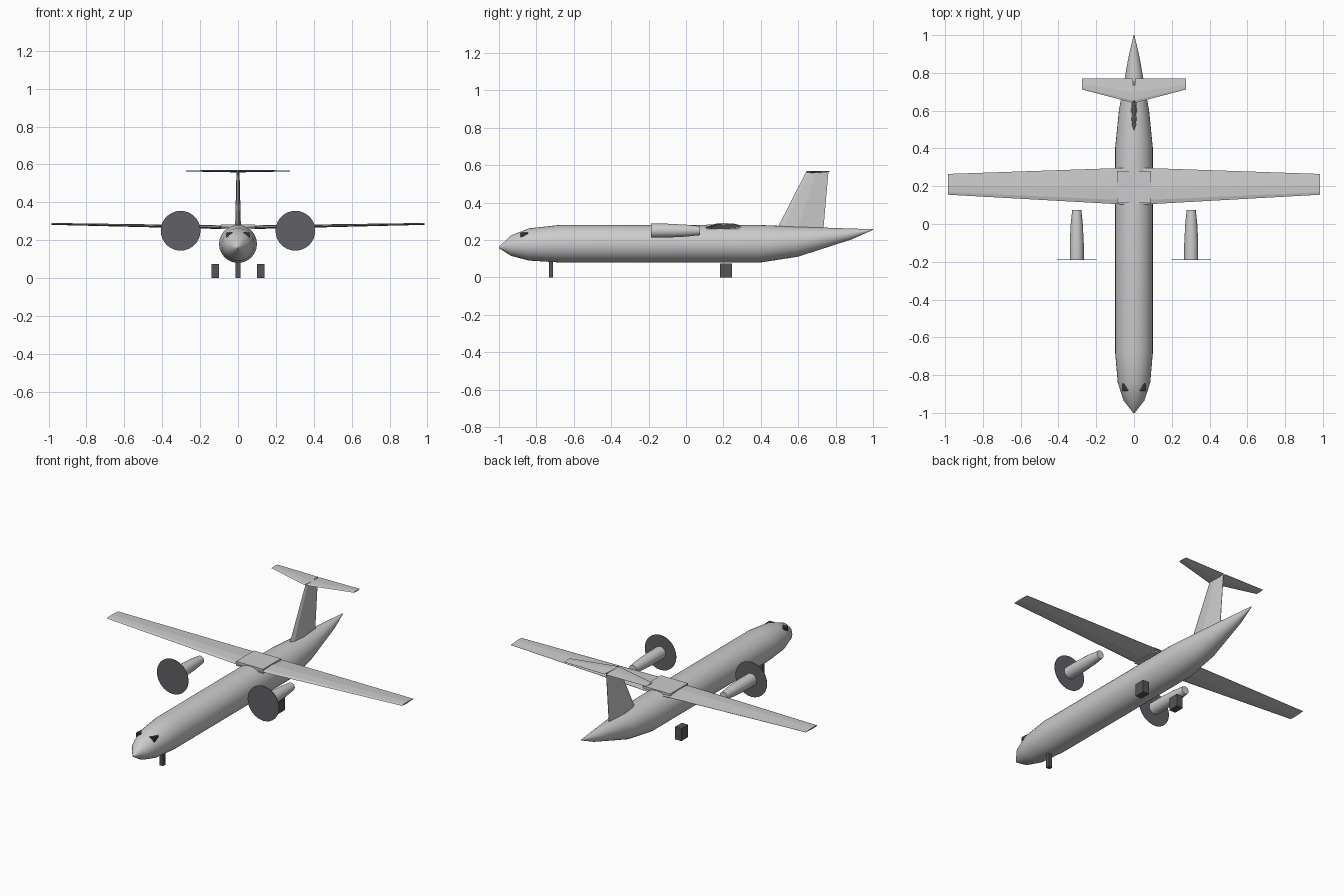
import bpy, bmesh, math

if "Cube" in bpy.data.objects:
    bpy.data.objects.remove(bpy.data.objects["Cube"])


def material(name, rgb):
    m = bpy.data.materials.new(name)
    m.diffuse_color = (*rgb, 1)
    m.use_nodes = True
    m.node_tree.nodes["Principled BSDF"].inputs["Base Color"].default_value = m.diffuse_color
    return m


BODY = material("light_grey_paint", (0.60, 0.60, 0.61))
PROP = material("propeller_grey", (0.12, 0.115, 0.13))
GEAR = material("gear_dark_grey", (0.09, 0.09, 0.095))
GLASS = material("cockpit_glass", (0.03, 0.035, 0.04))


def finish(bm, name, mat, mirror=False, smooth=False):
    bmesh.ops.recalc_face_normals(bm, faces=bm.faces)
    me = bpy.data.meshes.new(name)
    bm.to_mesh(me)
    bm.free()
    me.materials.append(mat)
    ob = bpy.data.objects.new(name, me)
    bpy.context.collection.objects.link(ob)
    if smooth:
        bpy.ops.object.select_all(action='DESELECT')
        ob.select_set(True)
        bpy.context.view_layer.objects.active = ob
        bpy.ops.object.shade_smooth_by_angle(angle=math.radians(40))
    if mirror:
        # mirror across the plane x = 0
        ob.modifiers.new("mirror", 'MIRROR').use_mirror_merge = False
    return ob


def loft(name, rings, mat, **kw):
    """Skin a list of equal-length point rings and cap both ends."""
    bm = bmesh.new()
    vs = [[bm.verts.new(p) for p in ring] for ring in rings]
    n = len(vs[0])
    for a, b in zip(vs, vs[1:]):
        for i in range(n):
            j = (i + 1) % n
            bm.faces.new((a[i], a[j], b[j], b[i]))
    bm.faces.new(vs[0])
    bm.faces.new(vs[-1])
    return finish(bm, name, mat, **kw)


def tube(name, x, stations, mat, sides=32, **kw):
    """Round body along y from (y, centre z, radius) stations."""
    ang = [2 * math.pi * i / sides for i in range(sides)]
    rings = [[(x + r * math.cos(a), y, z + r * math.sin(a)) for a in ang]
             for y, z, r in stations]
    return loft(name, rings, mat, smooth=True, **kw)


def box(name, x, y, z, mat, **kw):
    """Box from min/max pairs."""
    ring = lambda h: [(x[0], y[0], h), (x[1], y[0], h), (x[1], y[1], h), (x[0], y[1], h)]
    return loft(name, [ring(z[0]), ring(z[1])], mat, **kw)


# chord fraction and half-thickness of the faceted aerofoil
FOIL = [(0, 0), (0.12, 0.7), (0.45, 1), (1, 0.08), (1, -0.08), (0.45, -1), (0.12, -0.7)]


def surface(name, ends, mat, upright=False, **kw):
    """Flying surface from (span, leading y, trailing y, half thickness, offset)."""
    rings = []
    for s, y0, y1, t, off in ends:
        pts = [(y0 + f * (y1 - y0), off + t * h) for f, h in FOIL]
        rings.append([(d, y, s) if upright else (s, y, d) for y, d in pts])
    return loft(name, rings, mat, **kw)


# fuselage with pointed nose and upswept tail cone
tube("fuselage", 0, [
    (-1.0, 0.16, 0.004), (-0.935, 0.170, 0.055), (-0.84, 0.176, 0.086),
    (-0.68, 0.18, 0.10), (0.40, 0.18, 0.10), (0.60, 0.191, 0.080),
    (0.885, 0.232, 0.029), (1.0, 0.256, 0.002)], BODY)

# high wing and its centre section
surface("wing", [(0.05, 0.103, 0.297, 0.010, 0.268),
                 (0.985, 0.155, 0.265, 0.005, 0.286)], BODY, mirror=True)
box("wing_centre_box", (-0.09, 0.09), (0.11, 0.28), (0.258, 0.284), BODY)

# T-tail
surface("tail_fin", [(0.24, 0.477, 0.733, 0.016, 0),
                     (0.57, 0.645, 0.762, 0.008, 0)], BODY, upright=True)
surface("tailplane", [(0.004, 0.641, 0.77, 0.006, 0.564),
                      (0.275, 0.712, 0.77, 0.003, 0.566)], BODY, mirror=True)

# engine nacelles
tube("engine_nacelle", 0.303, [
    (-0.187, 0.25, 0.037), (-0.10, 0.25, 0.037), (0.0, 0.25, 0.032),
    (0.075, 0.25, 0.024)], BODY, sides=20, mirror=True)

# thin propeller discs
ring = lambda y: [(0.303 + 0.105 * math.cos(math.tau * i / 32), y,
                   0.25 + 0.105 * math.sin(math.tau * i / 32)) for i in range(32)]
loft("propeller_disc", [ring(-0.191), ring(-0.189)], PROP, mirror=True)

# landing gear
box("main_gear", (0.099, 0.141), (0.182, 0.246), (0, 0.075), GEAR, mirror=True)
box("nose_gear", (-0.012, 0.012), (-0.733, -0.71), (0, 0.09), GEAR)

# cockpit windows just breaking through the nose skin
box("cockpit_window", (0.03, 0.061), (-0.885, -0.845), (0.215, 0.241), GLASS, mirror=True)
